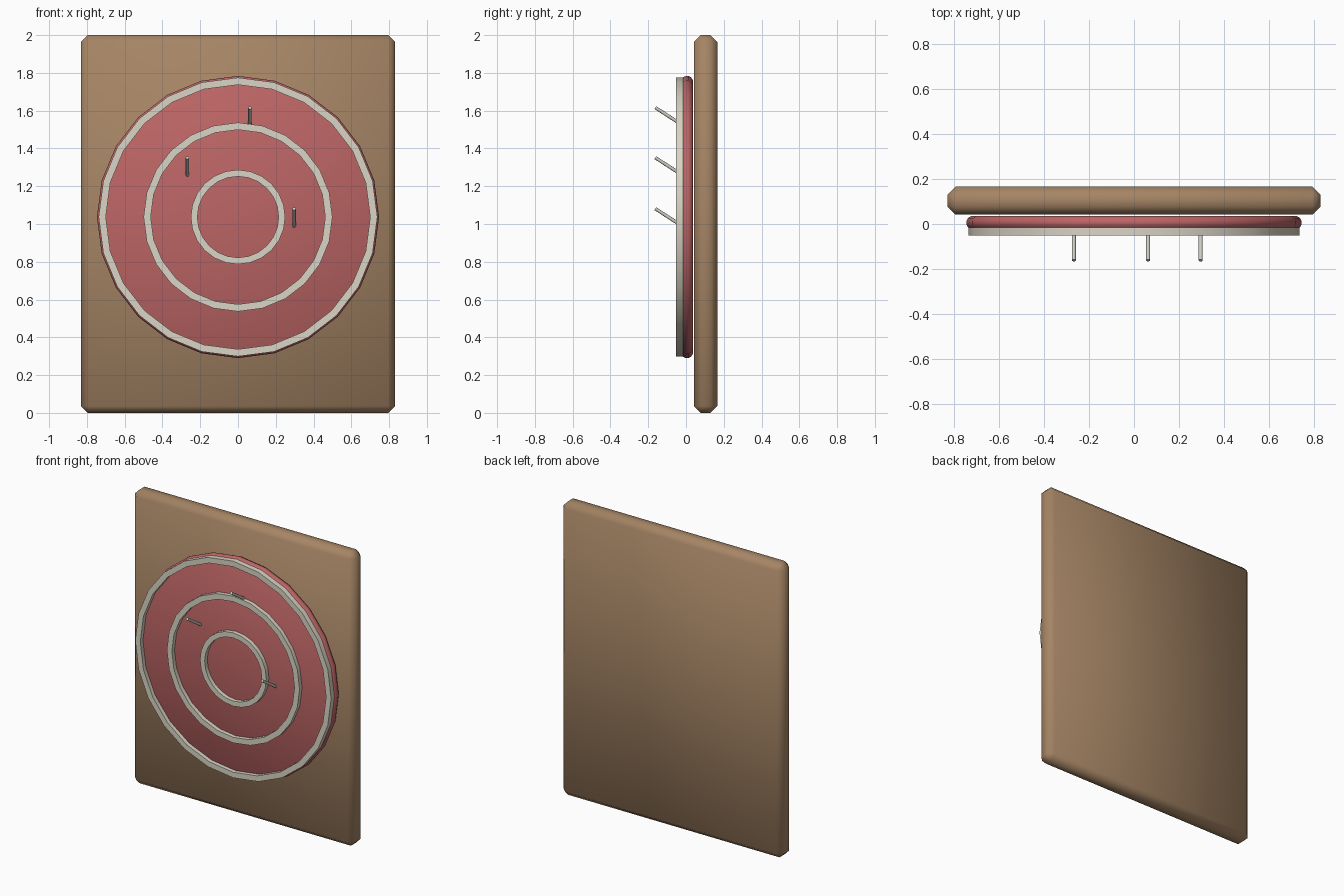
import bpy, bmesh, math
from mathutils import Vector

cube = bpy.data.objects.get("Cube")
if cube:
    bpy.data.objects.remove(cube, do_unlink=True)


def material(name, color):
    m = bpy.data.materials.new(name)
    m.use_nodes = True
    m.diffuse_color = (*color, 1)
    m.node_tree.nodes["Principled BSDF"].inputs["Base Color"].default_value = (*color, 1)
    return m


wood = material("tan wood", (0.38, 0.235, 0.13))
red = material("dusty red", (0.51, 0.13, 0.13))
cream = material("off white", (0.70, 0.66, 0.56))
metal = material("pale metal", (0.60, 0.60, 0.54))

CENTER = Vector((0, 0, 1.037))
SIDES = 24


def finish(name, bm, mat, angle=30):
    bmesh.ops.recalc_face_normals(bm, faces=bm.faces)
    mesh = bpy.data.meshes.new(name)
    bm.to_mesh(mesh)
    bm.free()
    mesh.materials.append(mat)
    obj = bpy.data.objects.new(name, mesh)
    bpy.context.collection.objects.link(obj)
    bpy.ops.object.select_all(action="DESELECT")
    obj.select_set(True)
    bpy.context.view_layer.objects.active = obj
    bpy.ops.object.shade_smooth_by_angle(angle=math.radians(angle))
    return obj


def lathe(name, profile, mat, closed, angle=30):
    """Spin (radius, y) points around the y axis through the target centre."""
    bm = bmesh.new()
    verts = [bm.verts.new(CENTER + Vector((0, y, r))) for r, y in profile]
    pairs = list(zip(verts, verts[1:] + verts[:1]))
    edges = [bm.edges.new(p) for p in (pairs if closed else pairs[:-1])]
    bmesh.ops.spin(bm, geom=verts + edges, cent=CENTER, axis=(0, 1, 0),
                   angle=math.tau, steps=SIDES, use_merge=True)
    bmesh.ops.remove_doubles(bm, verts=bm.verts, dist=0.0005)
    return finish(name, bm, mat, angle)


# Backing board with chamfered edges
bm = bmesh.new()
bmesh.ops.create_cube(bm, size=1)
for v in bm.verts:
    v.co = Vector((v.co.x * 1.664, v.co.y * 0.124 + 0.104, v.co.z * 2 + 1))
bmesh.ops.bevel(bm, geom=bm.edges[:], offset=0.036, segments=1, affect="EDGES")
finish("backing_board", bm, wood, 50)

# Round target with a softened rim
lathe("target_disc", [(0, -0.024), (0.725, -0.024), (0.74, -0.015), (0.747, 0),
                      (0.747, 0.012), (0.74, 0.027), (0.725, 0.036), (0, 0.036)],
      red, False, 50)

# Raised scoring rings
for name, outer, inner in (("outer_ring", 0.738, 0.70),
                           ("middle_ring", 0.50, 0.462),
                           ("inner_ring", 0.25, 0.215)):
    lathe(name, [(outer, -0.052), (outer, -0.015), (inner, -0.015), (inner, -0.052)],
          cream, True)

# Pins stuck into the target, sloping up toward the front
for i, (x, z) in enumerate(((0.063, 1.616), (-0.268, 1.351), (0.297, 1.081))):
    tip = Vector((x, -0.162, z))
    root = tip + Vector((0, 0.15, -0.097))
    bm = bmesh.new()
    bmesh.ops.create_cone(bm, cap_ends=True, segments=12, radius1=0.009,
                          radius2=0.009, depth=(tip - root).length)
    rot = (tip - root).to_track_quat("Z", "Y").to_matrix()
    for v in bm.verts:
        v.co = rot @ v.co + (tip + root) / 2
    finish(f"pin_{i + 1}", bm, metal, 40)
